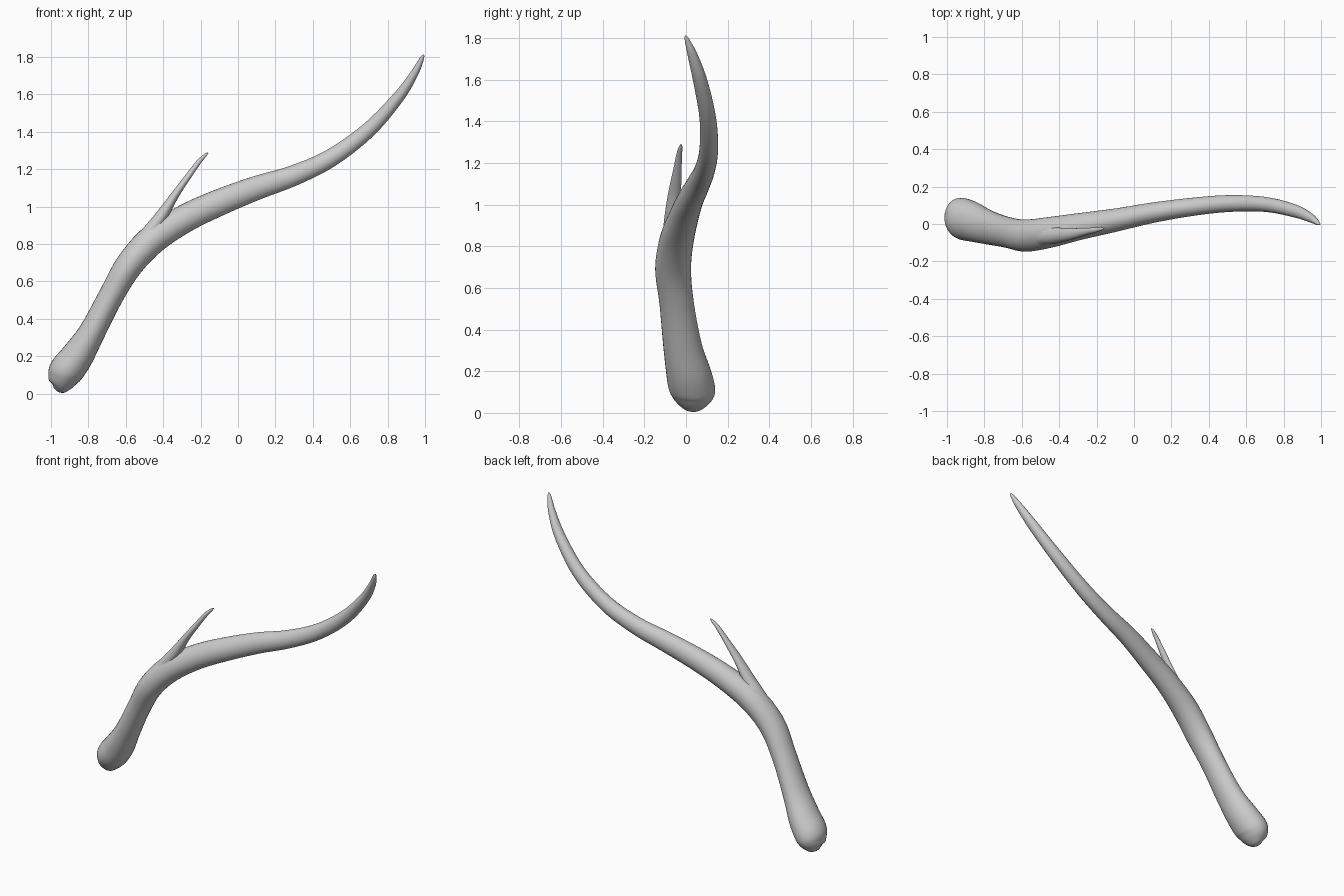
import bpy, bmesh, math
from mathutils import Vector

if "Cube" in bpy.data.objects:
    bpy.data.objects.remove(bpy.data.objects["Cube"])

SIDES, STEPS = 28, 5

# Sections along each branch: x, y, z, half width in the front plane, half depth in y
BEAM = [
    (-0.977, 0.035, 0.022, 0.012, 0.015),
    (-0.963, 0.035, 0.037, 0.052, 0.060),
    (-0.945, 0.035, 0.072, 0.076, 0.095),
    (-0.920, 0.028, 0.120, 0.092, 0.112),
    (-0.860, 0.012, 0.200, 0.087, 0.108),
    (-0.780, -0.017, 0.330, 0.071, 0.093),
    (-0.680, -0.044, 0.520, 0.067, 0.083),
    (-0.580, -0.062, 0.690, 0.074, 0.086),
    (-0.450, -0.045, 0.830, 0.079, 0.083),
    (-0.280, -0.012, 0.938, 0.075, 0.072),
    (-0.100, 0.020, 1.022, 0.071, 0.063),
    (0.100, 0.060, 1.100, 0.064, 0.055),
    (0.300, 0.090, 1.167, 0.055, 0.049),
    (0.500, 0.109, 1.262, 0.048, 0.045),
    (0.700, 0.105, 1.412, 0.041, 0.040),
    (0.860, 0.070, 1.588, 0.031, 0.035),
    (0.945, 0.033, 1.715, 0.021, 0.025),
    (0.982, 0.006, 1.790, 0.012, 0.012),
    (0.993, -0.002, 1.812, 0.003, 0.003),
]
TINE = [
    (-0.530, -0.065, 0.790, 0.045, 0.050),
    (-0.480, -0.064, 0.855, 0.040, 0.048),
    (-0.412, -0.061, 0.945, 0.034, 0.042),
    (-0.338, -0.054, 1.060, 0.022, 0.031),
    (-0.260, -0.041, 1.170, 0.016, 0.020),
    (-0.210, -0.033, 1.238, 0.013, 0.014),
    (-0.175, -0.026, 1.275, 0.008, 0.009),
    (-0.160, -0.024, 1.288, 0.003, 0.003),
]


def smooth_path(keys):
    """Catmull-Rom interpolation of all section values."""
    out = []
    for i in range(len(keys) - 1):
        a, b = keys[max(i - 1, 0)], keys[i]
        c, d = keys[i + 1], keys[min(i + 2, len(keys) - 1)]
        for s in range(STEPS):
            t = s / STEPS
            out.append([0.5 * (2 * q + (r - p) * t + (2 * p - 5 * q + 4 * r - w) * t * t
                               + (3 * q - p - 3 * r + w) * t ** 3)
                        for p, q, r, w in zip(a, b, c, d)])
    out.append(list(keys[-1]))
    return out


def branch(name, keys):
    """Tapered elliptical tube along a curved path, closed at both ends."""
    path = smooth_path(keys)
    bm = bmesh.new()
    rings = []
    for i, (x, y, z, w, d) in enumerate(path):
        p, q = path[max(i - 1, 0)], path[min(i + 1, len(path) - 1)]
        side = Vector((q[2] - p[2], 0, p[0] - q[0])).normalized()
        ring = []
        for k in range(SIDES):
            a = 2 * math.pi * k / SIDES
            co = Vector((x, y, z)) + side * (max(w, 0.002) * math.cos(a))
            co.y += max(d, 0.002) * math.sin(a)
            ring.append(bm.verts.new(co))
        rings.append(ring)
    for r0, r1 in zip(rings, rings[1:]):
        for k in range(SIDES):
            n = (k + 1) % SIDES
            bm.faces.new((r0[k], r0[n], r1[n], r1[k]))
    bm.faces.new(rings[0])
    bm.faces.new(rings[-1])
    bmesh.ops.recalc_face_normals(bm, faces=bm.faces)
    mesh = bpy.data.meshes.new(name)
    bm.to_mesh(mesh)
    bm.free()
    obj = bpy.data.objects.new(name, mesh)
    bpy.context.collection.objects.link(obj)
    return obj


# Main beam and side tine, fused into one surface
antler = branch("antler", BEAM)
tine = branch("antler_tine", TINE)
union = antler.modifiers.new("fuse_tine", 'BOOLEAN')
union.operation = 'UNION'
union.solver = 'EXACT'
union.object = tine

bpy.context.view_layer.objects.active = antler
antler.select_set(True)
bpy.ops.object.modifier_apply(modifier=union.name)
bpy.data.objects.remove(tine)
bpy.ops.object.shade_smooth_by_angle(angle=math.radians(60))
